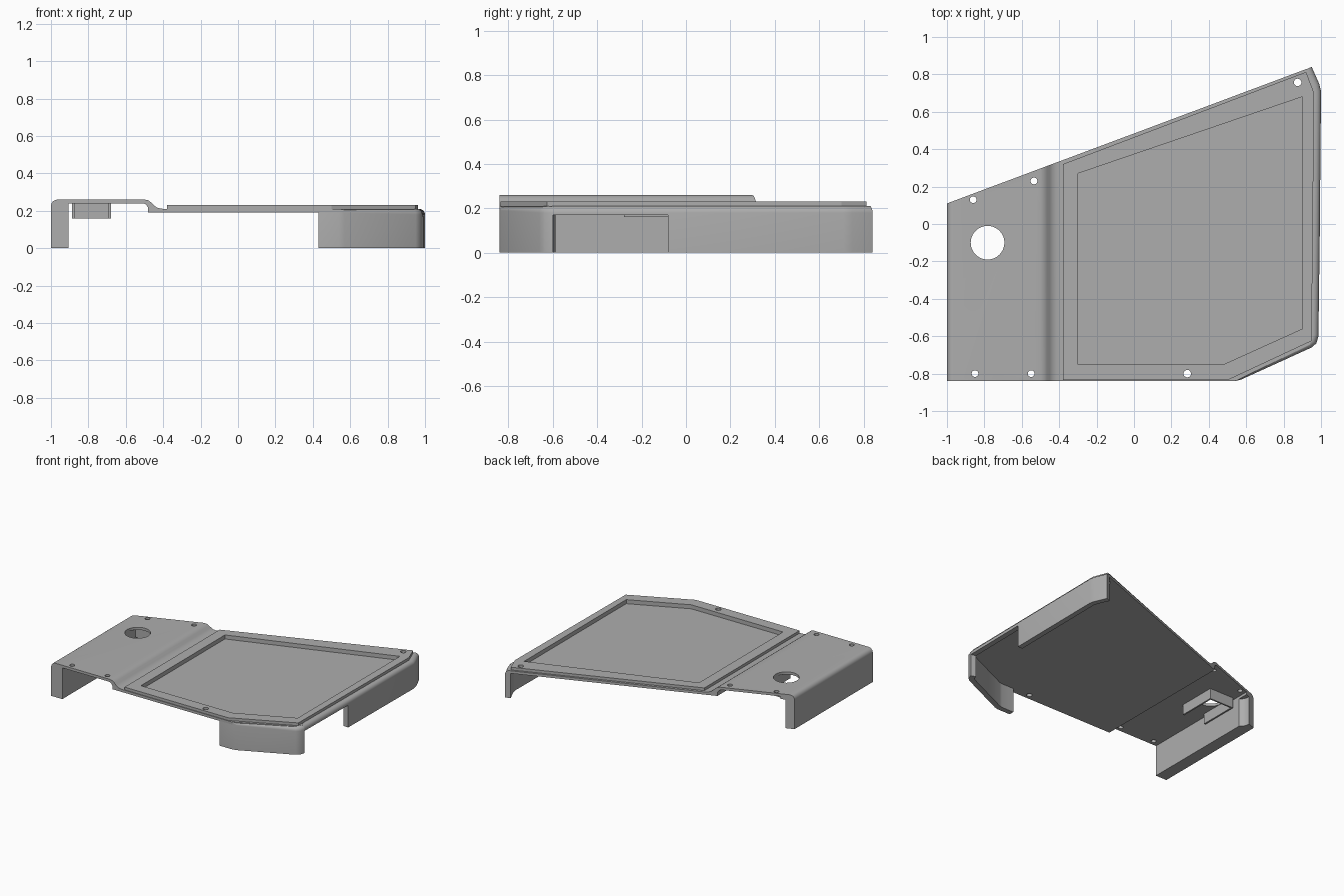
import bpy, bmesh, math
from mathutils import Vector

if "Cube" in bpy.data.objects:
    bpy.data.objects.remove(bpy.data.objects["Cube"])

grey = bpy.data.materials.new("plain_grey")
grey.use_nodes = True
grey.diffuse_color = (0.42, 0.42, 0.42, 1)
grey.node_tree.nodes["Principled BSDF"].inputs["Base Color"].default_value = grey.diffuse_color

FRONT = -0.84
slope_y = lambda x: 0.11 + 0.374 * (x + 1)   # slanted back edge


def finish(name, bm):
    bmesh.ops.recalc_face_normals(bm, faces=bm.faces)
    mesh = bpy.data.meshes.new(name)
    bm.to_mesh(mesh)
    bm.free()
    mesh.materials.append(grey)
    obj = bpy.data.objects.new(name, mesh)
    bpy.context.collection.objects.link(obj)
    return obj


def loft(name, rings):
    """Skin equal-length closed rings and cap both ends."""
    bm = bmesh.new()
    loops = [[bm.verts.new(p) for p in ring] for ring in rings]
    for a, b in zip(loops, loops[1:]):
        for i in range(len(a)):
            j = (i + 1) % len(a)
            bm.faces.new((a[i], a[j], b[j], b[i]))
    bm.faces.new(loops[0])
    bm.faces.new(loops[-1])
    return finish(name, bm)


def prism(name, outline, z0, z1):
    return loft(name, [[(x, y, z) for x, y in outline] for z in (z0, z1)])


def disc(name, x, y, r, z0, z1, n=32):
    ring = [(x + r * math.cos(math.tau * i / n), y + r * math.sin(math.tau * i / n))
            for i in range(n)]
    return prism(name, ring, z0, z1)


def cut(target, cutters):
    bpy.context.view_layer.objects.active = target
    for c in cutters:
        mod = target.modifiers.new("cut", "BOOLEAN")
        mod.operation, mod.solver, mod.object = "DIFFERENCE", "EXACT", c
        bpy.ops.object.modifier_apply(modifier=mod.name)


def smooth(obj):
    bpy.ops.object.select_all(action="DESELECT")
    obj.select_set(True)
    bpy.context.view_layer.objects.active = obj
    bpy.ops.object.shade_smooth_by_angle(angle=math.radians(35))


def wall(name, path, z0, thick=0.04, top=0.21):
    """Sweep a wall with a rounded outer top edge; path items are x, y, radius."""
    pts = [Vector(p[:2]) for p in path]
    rings = []
    for i, (x, y, r) in enumerate(path):
        normals = []
        for a, b in ((i - 1, i), (i, i + 1)):
            if a >= 0 and b < len(pts):
                d = (pts[b] - pts[a]).normalized()
                normals.append(Vector((-d.y, d.x)))
        n = sum(normals, Vector((0, 0))).normalized()
        n /= n.dot(normals[0])
        arc = [(r - r * math.sin(t), top - r + r * math.cos(t))
               for t in (math.pi / 2 * k / 5 for k in range(6))]
        section = [(thick, z0), (0, z0)] + arc[::-1] + [(thick, top)]
        rings.append([(x + n.x * o, y + n.y * o, z) for o, z in section])
    return loft(name, rings)


# Raised deck with its left wall and the step down, extruded front to back
corner = [(-0.965 - 0.035 * math.cos(t), 0.225 + 0.035 * math.sin(t))
          for t in (math.pi / 2 * k / 6 for k in range(7))]
step = [(-0.5, 0.26), (-0.48, 0.256), (-0.465, 0.245), (-0.45, 0.23),
        (-0.435, 0.218), (-0.415, 0.212), (-0.39, 0.21), (-0.34, 0.21)]
under = [(-0.34, 0.19), (-0.48, 0.19), (-0.48, 0.215), (-0.49, 0.232),
         (-0.505, 0.24), (-0.905, 0.24), (-0.905, 0)]
profile = [(-1, 0)] + corner + step + under
raised_deck = loft("raised_deck", [[(x, FRONT, z) for x, z in profile],
                                   [(x, slope_y(x), z) for x, z in profile]])

# Lower plate and the rim on top of it
plate_outline = [(-0.34, FRONT), (0.54, FRONT), (0.94, -0.645), (0.957, -0.61),
                 (0.97, 0.71), (0.925, slope_y(0.925)), (-0.34, slope_y(-0.34))]
lower_plate = prism("lower_plate", plate_outline, 0.19, 0.21)
rim_outline = [(-0.38, -0.835), (0.5, -0.835), (0.95, -0.625), (0.963, 0.7),
               (0.92, 0.813), (-0.38, 0.32)]
rim = prism("panel_rim", rim_outline, 0.206, 0.231)

# Side walls, with a lintel over the side opening
front_wall = wall("front_corner_wall",
                  [(0.43, FRONT, 0.001), (0.54, FRONT, 0.004), (0.57, -0.833, 0.02),
                   (0.95, -0.66, 0.03), (0.975, -0.638, 0.03), (0.986, -0.6, 0.03)], 0)
lintel = wall("opening_lintel", [(0.986, -0.6, 0.03), (0.993, -0.08, 0.03)], 0.17)
side_wall = wall("side_wall", [(0.993, -0.08, 0.03), (1, 0.71, 0.03),
                               (0.99, 0.75, 0.03), (0.95, 0.84, 0.03)], 0)

# Recess, screw holes, round opening and wall clearance
recess = prism("recess_cutter", [(-0.3, -0.75), (0.48, -0.75), (0.9, -0.56),
                                 (0.9, 0.68), (-0.3, 0.27)], 0.2, 0.4)
deck_holes = [disc("hole_cutter", x, y, 0.018, 0.15, 0.4, 20) for x, y in
              ((-0.86, 0.13), (-0.535, 0.23), (-0.85, -0.8), (-0.55, -0.8))]
plate_holes = [disc("hole_cutter", x, y, 0.02, 0.1, 0.4, 20)
               for x, y in ((0.285, -0.8), (0.875, 0.757))]
opening = disc("opening_cutter", -0.783, -0.1, 0.09, 0.1, 0.4, 48)
clearance = disc("clearance_cutter", -0.86, 0.13, 0.08, -0.1, 0.22)
cut(raised_deck, deck_holes + [opening, clearance, recess])
cut(lower_plate, plate_holes + [recess])
cut(rim, plate_holes + [recess])
for c in deck_holes + plate_holes + [opening, clearance, recess]:
    bpy.data.objects.remove(c)

# U-shaped bracket under the round opening
x0, x1, y0, y1, t = -0.887, -0.68, -0.28, 0.02, 0.012
bracket = prism("socket_bracket", [(x0, y0), (x0, y1), (x1, y1), (x1, y0), (x1 - t, y0),
                                   (x1 - t, y1 - t), (x0 + t, y1 - t), (x0 + t, y0)], 0.16, 0.242)

for part in (raised_deck, front_wall, lintel, side_wall):
    smooth(part)
